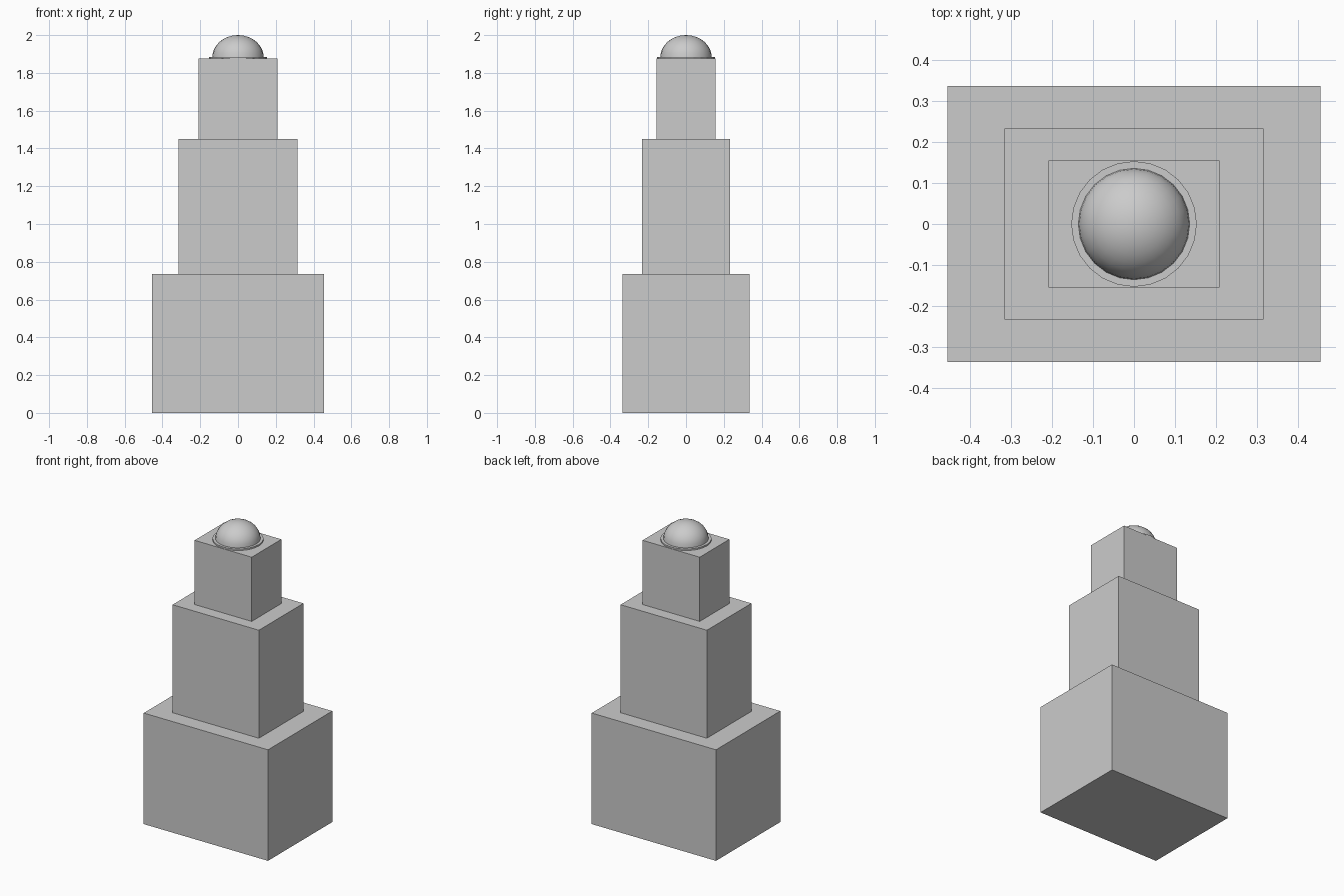
import bpy, bmesh, math

if "Cube" in bpy.data.objects:
    bpy.data.objects.remove(bpy.data.objects["Cube"])


def finish(name, bm, smooth=False):
    bmesh.ops.recalc_face_normals(bm, faces=bm.faces)
    mesh = bpy.data.meshes.new(name)
    bm.to_mesh(mesh)
    bm.free()
    for p in mesh.polygons:
        p.use_smooth = smooth
    ob = bpy.data.objects.new(name, mesh)
    bpy.context.collection.objects.link(ob)
    return ob


def box(name, hx, hy, z0, z1):
    bm = bmesh.new()
    bmesh.ops.create_cube(bm, size=1)
    for v in bm.verts:
        v.co = (v.co.x * 2 * hx, v.co.y * 2 * hy, z0 + (v.co.z + 0.5) * (z1 - z0))
    return finish(name, bm)


# Three stacked tiers
for name, hx, hy, z0, z1 in (
    ("lower_tier", 0.455, 0.336, 0.0, 0.735),
    ("middle_tier", 0.316, 0.233, 0.735, 1.45),
    ("upper_tier", 0.209, 0.155, 1.45, 1.875),
):
    box(name, hx, hy, z0, z1)

# Thin round plate under the dome
bm = bmesh.new()
bmesh.ops.create_cone(bm, cap_ends=True, segments=24, radius1=0.153,
                      radius2=0.153, depth=0.012)
bmesh.ops.translate(bm, verts=bm.verts, vec=(0, 0, 1.879))
finish("dome_plate", bm)

# Smooth dome, revolved from an arc that starts on the plate
bm = bmesh.new()
radius, height, base, rings = 0.136, 0.117, 1.883, 8
arc = [bm.verts.new((radius * math.cos(a), 0, base + height * math.sin(a)))
       for a in (i * math.pi / 2 / rings for i in range(rings + 1))]
edges = [bm.edges.new(pair) for pair in zip(arc, arc[1:])]
bmesh.ops.spin(bm, geom=arc + edges, cent=(0, 0, 0), axis=(0, 0, 1),
               angle=2 * math.pi, steps=24)
bmesh.ops.remove_doubles(bm, verts=bm.verts, dist=0.0005)
finish("dome", bm, smooth=True)
